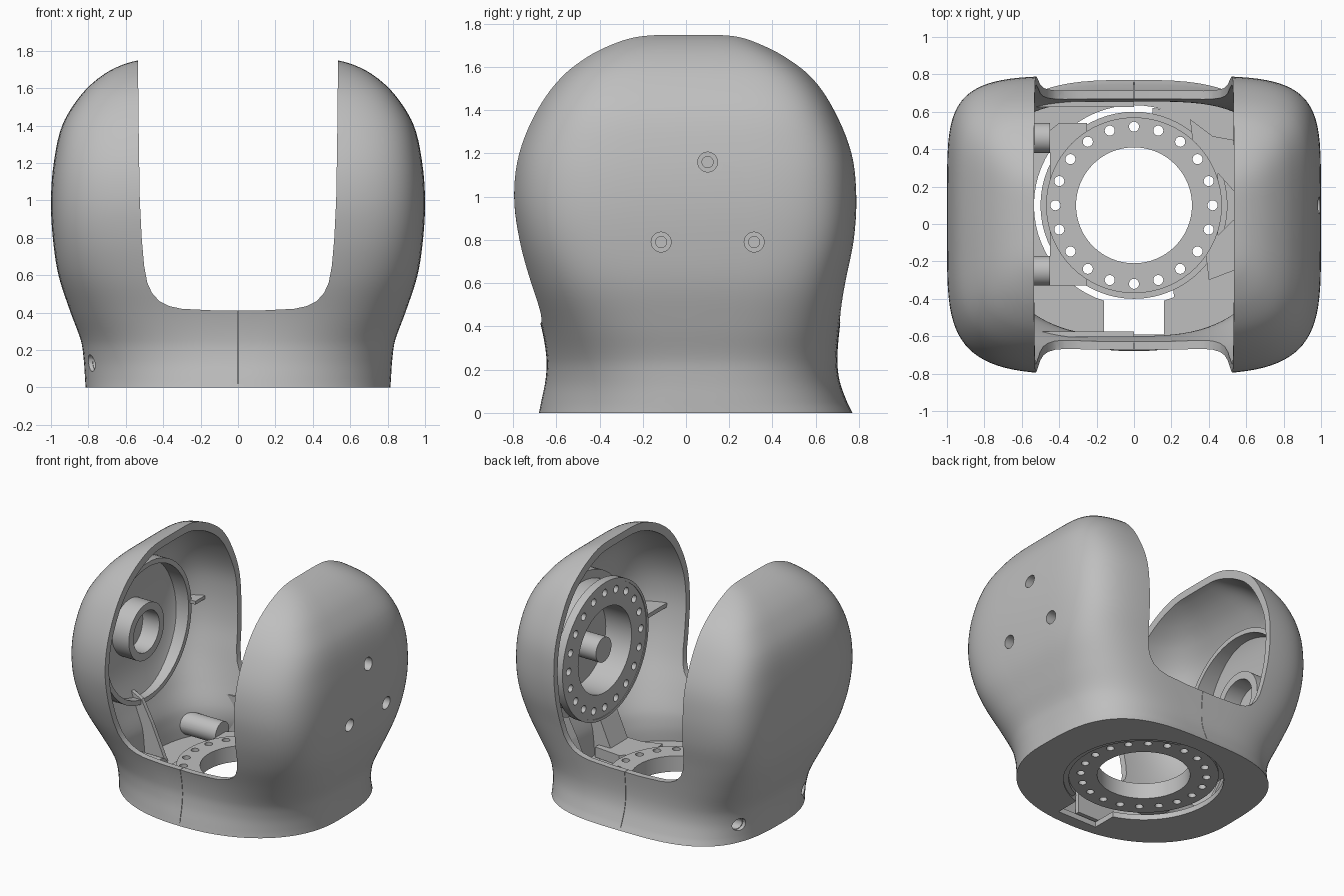
import bpy, bmesh, math
from mathutils import Matrix, Vector

if "Cube" in bpy.data.objects:
    bpy.data.objects.remove(bpy.data.objects["Cube"])

grey = bpy.data.materials.new("light_grey")
grey.use_nodes = True
COLOUR = (0.52, 0.52, 0.52, 1)
grey.diffuse_color = COLOUR
grey.node_tree.nodes["Principled BSDF"].inputs["Base Color"].default_value = COLOUR

AXIS_Y, AXIS_Z = 0.1, 0.915      # shared joint axis
TAU = 2 * math.pi
X, Y, Z = (1, 0, 0), (0, 1, 0), (0, 0, 1)


def finish(name, bm):
    bmesh.ops.recalc_face_normals(bm, faces=bm.faces)
    mesh = bpy.data.meshes.new(name)
    bm.to_mesh(mesh)
    bm.free()
    mesh.materials.append(grey)
    ob = bpy.data.objects.new(name, mesh)
    bpy.context.collection.objects.link(ob)
    return ob


def add_cyl(bm, start, axis, length, r, sides=48):
    d = Vector(axis).normalized()
    m = Matrix.Translation(Vector(start) + d * length / 2) @ d.to_track_quat('Z', 'Y').to_matrix().to_4x4()
    bmesh.ops.create_cone(bm, cap_ends=True, segments=sides, radius1=r, radius2=r, depth=length, matrix=m)


def cyl(name, *args, **kw):
    bm = bmesh.new()
    add_cyl(bm, *args, **kw)
    return finish(name, bm)


def prism(name, pts, place, lo, hi):
    """Extrude a 2D outline between lo and hi; place maps (u, v, w) to space."""
    bm = bmesh.new()
    a, b = ([bm.verts.new(place(u, v, w)) for u, v in pts] for w in (lo, hi))
    bm.faces.new(a)
    bm.faces.new(b)
    for i in range(len(pts)):
        j = (i + 1) % len(pts)
        bm.faces.new((a[i], a[j], b[j], b[i]))
    return finish(name, bm)


def flat(u, v, w):
    return (u, v, w)


def upright(u, v, w):
    return (u, w, v)


def box(name, x0, x1, y0, y1, z0, z1):
    return prism(name, [(x0, y0), (x1, y0), (x1, y1), (x0, y1)], flat, z0, z1)


def boolean(target, other, operation):
    mod = target.modifiers.new("boolean", 'BOOLEAN')
    mod.operation, mod.solver, mod.object = operation, 'EXACT', other
    bpy.context.view_layer.objects.active = target
    bpy.ops.object.modifier_apply(modifier=mod.name)


def cut(target, *cutters):
    for c in cutters:
        boolean(target, c, 'DIFFERENCE')
        bpy.data.objects.remove(c)


def smooth(ob):
    bpy.ops.object.select_all(action='DESELECT')
    ob.select_set(True)
    bpy.context.view_layer.objects.active = ob
    bpy.ops.object.shade_smooth_by_angle(angle=math.radians(32))


# Shell sections: height, half width, front depth, back depth
KEYS = [(0, .815, .68, .77), (.05, .818, .67, .745), (.15, .825, .65, .71), (.25, .84, .645, .70),
        (.4, .895, .67, .712), (.6, .96, .73, .742), (.8, .99, .78, .78), (1, 1, .805, .792),
        (1.2, .985, .782, .77), (1.4, .94, .70, .69), (1.55, .85, .595, .59),
        (1.65, .75, .475, .465), (1.72, .63, .345, .335), (1.755, .5, .25, .25), (1.78, .3, .15, .15)]


def sections(steps=5):
    for i in range(len(KEYS) - 1):
        p = [Vector(KEYS[min(max(i + k, 0), len(KEYS) - 1)]) for k in (-1, 0, 1, 2)]
        m1, m2 = [(p[k + 1] - p[k - 1]) / (p[k + 1][0] - p[k - 1][0]) * (p[2][0] - p[1][0]) for k in (1, 2)]
        for s in range(steps):
            t = s / steps
            yield p[1].lerp(p[2], t * t * (3 - 2 * t)) + m1 * (t * (1 - t) ** 2) - m2 * (t * t * (1 - t))
    yield Vector(KEYS[-1])


def loft(name, wall=0.0, floor=0.0, sides=96):
    bm = bmesh.new()
    rings = []
    for z, half, front, back in sections():
        if z < floor:
            continue
        t = min(z / .9, 1)
        t = t * t * (3 - 2 * t)
        height = z - wall * max(0, z - 1) / 0.75
        ring = []
        for i in range(sides):
            c, s = math.cos(TAU * i / sides), math.sin(TAU * i / sides)
            # rounder base, squarer lobes, squarest at the back
            n, depth = (2.2 + 2.3 * t, front) if s < 0 else (3.1 + 2.4 * t, back)
            ring.append(bm.verts.new((math.copysign(abs(c) ** (2 / n), c) * (half - wall),
                                      math.copysign(abs(s) ** (2 / n), s) * (depth - wall), height)))
        rings.append(ring)
    for lo, hi in zip(rings, rings[1:]):
        for i in range(sides):
            j = (i + 1) % sides
            bm.faces.new((lo[i], lo[j], hi[j], hi[i]))
    bm.faces.new(rings[0])
    bm.faces.new(rings[-1])
    return finish(name, bm)


# Hollow outer shell with a U-shaped opening
shell = loft("outer_shell")
half_u = [(.12, .411), (.3, .42), (.37, .435), (.42, .46), (.46, .505), (.485, .56), (.502, .65),
          (.515, .8), (.525, 1), (.53, 1.3), (.535, 1.75), (.537, 1.9)]
u_shape = half_u + [(-x, z) for x, z in reversed(half_u)]
cut(shell, loft("cavity", wall=.045, floor=.04), prism("u_cutter", u_shape, upright, -1, 1))

# Floor opening, notch and seams
cut(shell, cyl("floor_opening", (0, AXIS_Y, -.1), Z, .2, .535, sides=64),
    box("floor_notch", -.16, .16, -.59, -.3, -.1, .1),
    box("front_seam", -.0015, .0015, -.9, -.635, .02, .5),
    box("back_seam", -.0015, .0015, .67, .9, .02, .5))

# Screw holes: three in the left lobe, two low in the right wall
SCREWS = [(AXIS_Y, 1.16), (AXIS_Y - .215, .79), (AXIS_Y + .215, .79)]
LOW_SCREWS = (.46, -.25)
for y, z in SCREWS:
    cut(shell, cyl("screw_cutter", (.9, y, z), X, .4, .046, sides=24))
for y in LOW_SCREWS:
    cut(shell, cyl("screw_cutter", (-.6, y, .13), (-1, 0, 0), .5, .045, sides=24))
smooth(shell)

for i, (y, z) in enumerate(SCREWS):
    bush = cyl(f"screw_bush_{i}", (.81, y, z), X, .15, .06, sides=24)
    cut(bush, cyl("counterbore", (.89, y, z), X, .1, .046, sides=24),
        cyl("pilot_hole", (.84, y, z), X, .1, .026, sides=20))
    smooth(bush)

# Inner body that trims fitted parts to the shell wall
trim_body = loft("trim_body", wall=.02)


# Bolt circle used on both flanges
def bolt_cutter(centre, axis, u, v):
    bm = bmesh.new()
    for i in range(20):
        a = TAU * i / 20
        p = Vector(centre) + (Vector(u) * math.cos(a) + Vector(v) * math.sin(a)) * .42
        add_cyl(bm, p, axis, .4, .027, sides=16)
    return finish("bolt_cutter", bm)


# Base bearing ring: wide flange below, narrower ring above
for name, r, z, h in (("base_flange", .5, .035, .06), ("base_ring", .47, .095, .055)):
    ring = cyl(name, (0, AXIS_Y, z), Z, h, r, sides=64)
    cut(ring, cyl("bore", (0, AXIS_Y, -.2), Z, 1, .31, sides=64),
        bolt_cutter((0, AXIS_Y, -.1), Z, X, Y))
    smooth(ring)

# Brackets holding the base ring, and the floor infill beside it
right_plate = [(-.45, -.33), (-.25, -.33), (-.25, .54), (-.40, .54), (-.45, .50)]
left_plate = [(.3, .56), (.42, .47), (.53, .45), (.72, .42), (.74, .2), (.53, .18), (.45, .27),
              (.45, -.06), (.53, .02), (.74, .0), (.72, -.25), (.53, -.25), (.4, -.3)]
infill = [(.1, .62), (.4, .58), (.7, .4), (.7, -.25), (.45, -.35), (.22, -.42), (.2, -.3), (.4, .1), (.1, .5)]
for name, pts, lo, hi, r in (("right_bracket", right_plate, .05, .125, .465),
                             ("left_bracket", left_plate, .05, .125, .465),
                             ("floor_infill", infill, .01, .045, .5)):
    plate = prism(name, pts, flat, lo, hi)
    cut(plate, cyl("clearance", (0, AXIS_Y, -.2), Z, 1, r, sides=64))
    boolean(plate, trim_body, 'INTERSECT')
for y in LOW_SCREWS:
    boss = cyl("screw_boss", (-.9, y, .13), X, .45, .08, sides=32)
    boolean(boss, trim_body, 'INTERSECT')
    cut(boss, cyl("boss_bore", (-.95, y, .13), X, .35, .04, sides=20))
    smooth(boss)

# Right lobe: bearing cup, inner tube
for name, r, bore, length in (("bearing_cup", .51, .475, .17), ("bearing_tube", .205, .15, .16)):
    tube = cyl(name, (-.975, AXIS_Y, AXIS_Z), X, length, r, sides=64)
    cut(tube, cyl("bore", (-.95, AXIS_Y, AXIS_Z), X, .5, bore, sides=64))
    boolean(tube, trim_body, 'INTERSECT')
    smooth(tube)

# Left lobe: motor housing, drilled output ring, recessed web and shaft
for name, start, length, r in (("motor_housing", .64, .32, .45), ("output_ring", .59, .05, .485)):
    ring = cyl(name, (start, AXIS_Y, AXIS_Z), X, length, r, sides=64)
    cut(ring, cyl("bore", (.4, AXIS_Y, AXIS_Z), X, .8, .31, sides=64),
        bolt_cutter((.26, AXIS_Y, AXIS_Z), X, Y, Z))
    boolean(ring, trim_body, 'INTERSECT')
    smooth(ring)
for name, start, length, r, bore in (("output_rim", .585, .06, .5, .48), ("motor_collar", .78, .18, .51, .445)):
    rim = cyl(name, (start, AXIS_Y, AXIS_Z), X, length, r, sides=64)
    cut(rim, cyl("bore", (.4, AXIS_Y, AXIS_Z), X, .6, bore, sides=64))
    boolean(rim, trim_body, 'INTERSECT')
    smooth(rim)
smooth(cyl("motor_web", (.8, AXIS_Y, AXIS_Z), X, .05, .315, sides=64))
smooth(cyl("motor_shaft", (.6, AXIS_Y, AXIS_Z), X, .22, .09, sides=32))

# Overlap strips, stiffening fins and struts
fitted = [box("front_overlap", -.54, 0, -.605, -.575, .05, .37),
          box("back_overlap", -.54, 0, .625, .655, .05, .33),
          box("right_fin", -.95, -.76, .59, .75, .94, .965),
          box("left_fin", .66, .88, -.78, -.38, .90, .93)]
for side, y0, y1 in ((-1, .02, .05), (1, -.24, -.04), (1, .24, .42)):
    outline = [(side * x, z) for x, z in ((.6, .03), (.8, .03), (.9, .5), (.8, .45), (.72, .3))]
    fitted.append(prism("lobe_strut", outline, upright, y0, y1))
for part in fitted:
    boolean(part, trim_body, 'INTERSECT')
bpy.data.objects.remove(trim_body)
